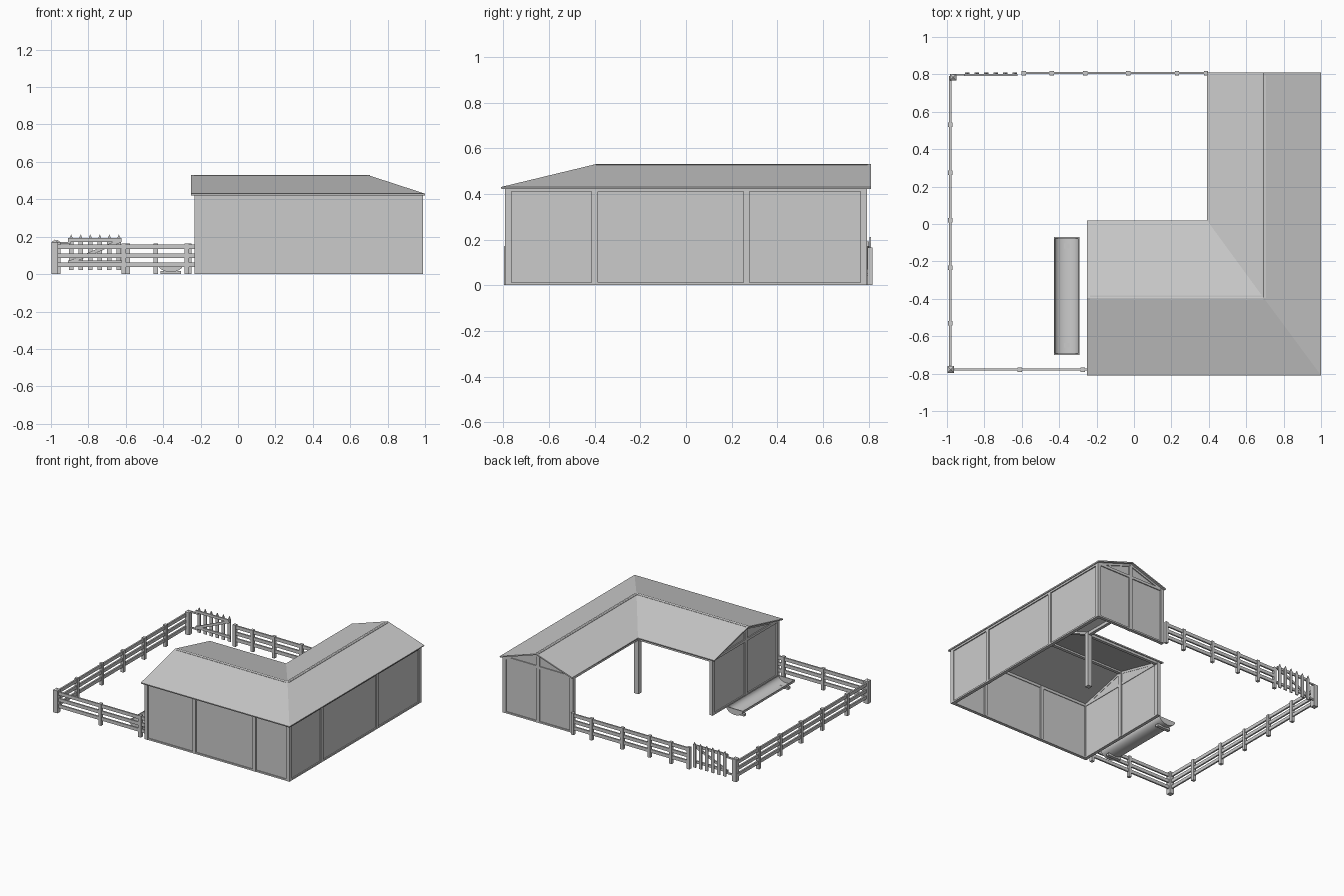
import bpy, bmesh
from math import pi, sin, cos
from mathutils import Vector

if "Cube" in bpy.data.objects:
    bpy.data.objects.remove(bpy.data.objects["Cube"])


def mesh_object(name, verts, faces):
    me = bpy.data.meshes.new(name)
    me.from_pydata(verts, [], faces)
    bm = bmesh.new()
    bm.from_mesh(me)
    bmesh.ops.recalc_face_normals(bm, faces=bm.faces)
    bm.to_mesh(me)
    bm.free()
    ob = bpy.data.objects.new(name, me)
    bpy.context.collection.objects.link(ob)
    return ob


def prism(name, profile, offset):
    """Closed 3D profile extruded along an offset vector."""
    n = len(profile)
    off = Vector(offset)
    pts = [Vector(p) for p in profile]
    faces = [list(range(n)), list(range(n, 2 * n))]
    faces += [[i, (i + 1) % n, (i + 1) % n + n, i + n] for i in range(n)]
    return mesh_object(name, pts + [p + off for p in pts], faces)


def box(name, x0, x1, y0, y1, z0, z1):
    return prism(name, [(x0, y0, z0), (x1, y0, z0), (x1, y1, z0), (x0, y1, z0)], (0, 0, z1 - z0))


def beam(name, a, b, w, h):
    """Straight bar between two points, w wide and h high."""
    a, b = Vector(a), Vector(b)
    d = (b - a).normalized()
    side = d.cross(Vector((0, 0, 1))).normalized()
    up = side.cross(d)
    prof = [a + side * sx * w / 2 + up * sz * h / 2 for sx, sz in ((-1, -1), (1, -1), (1, 1), (-1, 1))]
    return prism(name, prof, b - a)


def post(name, x, y, s, h):
    return box(name, x - s / 2, x + s / 2, y - s / 2, y + s / 2, 0, h)


# Roof: two gabled wings meeting in a hip and a valley
EAVE, RIDGE = 0.43, 0.53
rx, ry = 0.693, -0.395
verts = [(-.25, -.81, EAVE), (1, -.81, EAVE), (1, .81, EAVE), (rx, .81, RIDGE), (.39, .81, EAVE),
         (.39, .02, EAVE), (-.25, .02, EAVE), (-.25, ry, RIDGE), (rx, ry, RIDGE)]
roof = mesh_object("roof", verts, [(0, 1, 8, 7), (1, 2, 3, 8), (3, 4, 5, 8), (5, 6, 7, 8)])
if roof.data.polygons[0].normal.z < 0:
    roof.data.flip_normals()
sol = roof.modifiers.new("thickness", 'SOLIDIFY')
sol.thickness, sol.offset = 0.009, -1

# Ridge, hip and valley timbers
K = (rx, ry, 0.517)
beam("ridge_beam_front", (-.235, ry, .517), K, .024, .024)
beam("ridge_beam_side", (rx, .795, .517), K, .024, .024)
beam("hip_rafter", (.975, -.775, .423), K, .022, .02)
beam("valley_rafter", (.40, .005, .423), K, .022, .02)
beam("cross_rafter_front", (rx, -.785, .422), K, .022, .018)
beam("cross_rafter_side", (.98, ry, .422), K, .022, .018)

# Outer walls
box("front_wall", -.222, .98, -.785, -.773, 0, .42)
box("right_wall", .968, .98, -.785, .785, 0, .42)
prism("left_gable_wall", [(-.222, -.785, 0), (-.222, -.005, 0), (-.222, -.005, .42),
                          (-.222, ry, .52), (-.222, -.785, .42)], (.012, 0, 0))
prism("back_gable_wall", [(.405, .773, 0), (.98, .773, 0), (.98, .773, .42),
                          (rx, .773, .52), (.405, .773, .42)], (0, .012, 0))

# Wall plates at eaves and sills, including the open courtyard eaves
for z0, z1, tag in ((0, .012, "sill"), (.41, .43, "eave")):
    box("front_" + tag, -.232, .988, -.792, -.768, z0, z1)
    box("right_" + tag, .963, .988, -.792, .792, z0, z1)
    box("left_" + tag, -.23, -.206, -.792, .005, z0, z1)
    box("back_" + tag, .395, .985, .768, .792, z0, z1)
box("courtyard_eave_front", -.23, .42, -.015, .008, .405, .428)
box("courtyard_eave_side", .398, .421, -.015, .785, .405, .428)

# Gable rafters under the roof edge
for s in (-.785, -.005):
    beam("left_gable_rafter", (-.22, s, .42), (-.22, ry, .515), .024, .02)
for s in (.405, .98):
    beam("back_gable_rafter", (s, .78, .42), (rx, .78, .515), .024, .02)

# Structural posts
for x in (-.218, .185, .69, .974):
    post("front_wall_post", x, -.779, .028, .425)
for y in (-.4, .265, .778):
    post("right_wall_post", .974, y, .028, .425)
post("left_wall_mid_post", -.217, ry, .028, .51)
post("left_wall_end_post", -.217, -.005, .028, .425)
post("back_wall_mid_post", rx, .779, .028, .51)
post("back_wall_end_post", .41, .779, .028, .425)
post("courtyard_corner_post", .408, -.003, .036, .425)

# Fence posts
for x, y in ((-.98, -.778), (-.967, .785)):
    post("fence_corner_post", x, y, .036, .17)
    s = .018
    base = [(x - s, y - s, .17), (x + s, y - s, .17), (x + s, y + s, .17), (x - s, y + s, .17), (x, y, .184)]
    mesh_object("post_cap", base, [(0, 1, 2, 3), (0, 1, 4), (1, 2, 4), (2, 3, 4), (3, 0, 4)])
for y in (-.53, -.235, .02, .275, .53):
    post("left_fence_post", -.982, y, .024, .165)
for x in (-.61, -.275):
    post("front_fence_post", x, -.778, .024, .165)
for x in (-.59, -.44, -.26, -.03, .23, .385):
    post("back_fence_post", x, .806, .023, .165)

# Fence rails
for z in (.05, .098, .146):
    beam("left_fence_rail", (-.982, -.778, z), (-.982, .79, z), .012, .025)
    beam("front_fence_rail", (-.98, -.778, z), (-.225, -.778, z), .012, .025)
    beam("back_fence_rail", (-.6, .807, z), (.39, .807, z), .012, .025)

# Picket gate with brace and hinge bars
for i in range(6):
    x, w = -.892 + i * .051, .012
    prism("gate_picket", [(x - w, .803, .022), (x + w, .803, .022), (x + w, .803, .185),
                          (x, .803, .212), (x - w, .803, .185)], (0, .008, 0))
for z in (.062, .182):
    beam("gate_rail", (-.91, .797, z), (-.622, .797, z), .01, .02)
    beam("gate_hinge", (-.97, .797, z - .015), (-.895, .797, z - .015), .008, .012)
beam("gate_brace", (-.895, .795, .065), (-.63, .795, .178), .008, .018)

# Feeding trough: half-round open shell with closed ends on two feet
cx, R, D, zt = -.36, .069, .045, .056
arc = [(cx + R * cos(pi + pi * i / 12), zt + D * sin(pi + pi * i / 12)) for i in range(13)]
inner = [(cx + (x - cx) * .92, zt + (z - zt) * .87) for x, z in reversed(arc)]
trough_v = [(x, y, z) for y in (-.7, -.07) for x, z in arc + inner]
n = 26
trough_f = [(i, (i + 1) % n, (i + 1) % n + n, i + n) for i in range(n)]
trough_f += [(i + k, i + 1 + k, 24 - i + k, 25 - i + k) for k in (0, n) for i in range(12)]
trough = mesh_object("trough", trough_v, trough_f)
for p in trough.data.polygons:
    p.use_smooth = True
bpy.context.view_layer.objects.active = trough
trough.select_set(True)
bpy.ops.object.shade_smooth_by_angle()
for y in (-.7, -.078):
    prism("trough_end", [(x, y, z) for x, z in arc], (0, .008, 0))
for y in (-.66, -.13):
    box("trough_foot", cx - .055, cx + .055, y, y + .025, 0, .018)
